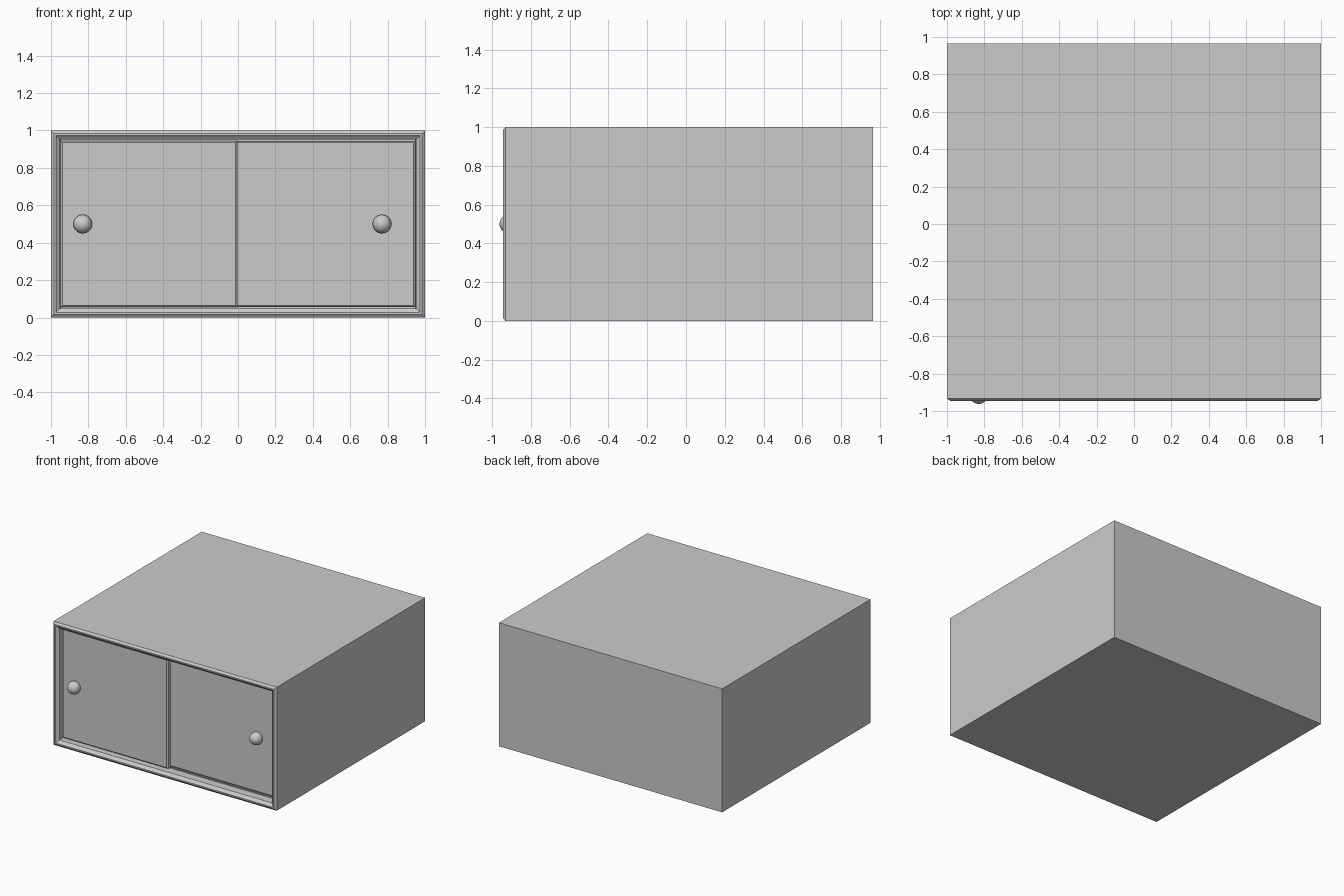
import bpy, bmesh

cube = bpy.data.objects.get("Cube")
if cube:
    bpy.data.objects.remove(cube, do_unlink=True)

grey = bpy.data.materials.new("plain grey")
grey.use_nodes = True
grey.diffuse_color = (0.6, 0.6, 0.6, 1)
grey.node_tree.nodes["Principled BSDF"].inputs["Base Color"].default_value = (0.6, 0.6, 0.6, 1)


def finish(bm, name):
    bmesh.ops.recalc_face_normals(bm, faces=bm.faces)
    mesh = bpy.data.meshes.new(name)
    bm.to_mesh(mesh)
    bm.free()
    mesh.materials.append(grey)
    obj = bpy.data.objects.new(name, mesh)
    bpy.context.collection.objects.link(obj)
    return obj


def loft_rectangles(name, x0, x1, z0, z1, profile):
    """Join rectangles, each given as (inset, y), and cap both ends."""
    bm = bmesh.new()
    rings = []
    for i, y in profile:
        corners = [(x0 + i, z0 + i), (x1 - i, z0 + i), (x1 - i, z1 - i), (x0 + i, z1 - i)]
        rings.append([bm.verts.new((x, y, z)) for x, z in corners])
    for a, b in zip(rings, rings[1:]):
        for k in range(4):
            n = (k + 1) % 4
            bm.faces.new((a[k], a[n], b[n], b[k]))
    bm.faces.new(rings[0])
    bm.faces.new(rings[-1])
    return finish(bm, name)


# Cabinet body with moulded front rim and recess for the doors
loft_rectangles("cabinet_body", -1, 1, 0, 1, [
    (0, 0.965), (0, -0.932), (0.016, -0.945), (0.026, -0.945),
    (0.032, -0.938), (0.048, -0.925), (0.05, -0.80)])


# Sliding doors with softened front edges, and their round knobs
def sliding_door(side, x0, x1, front, knob_x):
    loft_rectangles(side + "_door", x0, x1, 0.055, 0.945, [
        (0, front + 0.035), (0, front + 0.01), (0.01, front)])
    bm = bmesh.new()
    bmesh.ops.create_uvsphere(bm, u_segments=32, v_segments=16, radius=0.05)
    bmesh.ops.translate(bm, verts=bm.verts, vec=(knob_x, front - 0.015, 0.5))
    for face in bm.faces:
        face.smooth = True
    finish(bm, side + "_knob")


sliding_door("right", -0.948, -0.003, -0.897, -0.83)
sliding_door("left", -0.02, 0.948, -0.852, 0.77)

# Thin guide rails between the two door tracks
for name, z in (("lower_rail", 0.048), ("upper_rail", 0.942)):
    loft_rectangles(name, -0.95, 0.95, z, z + 0.01, [(0, -0.86), (0, -0.856)])
